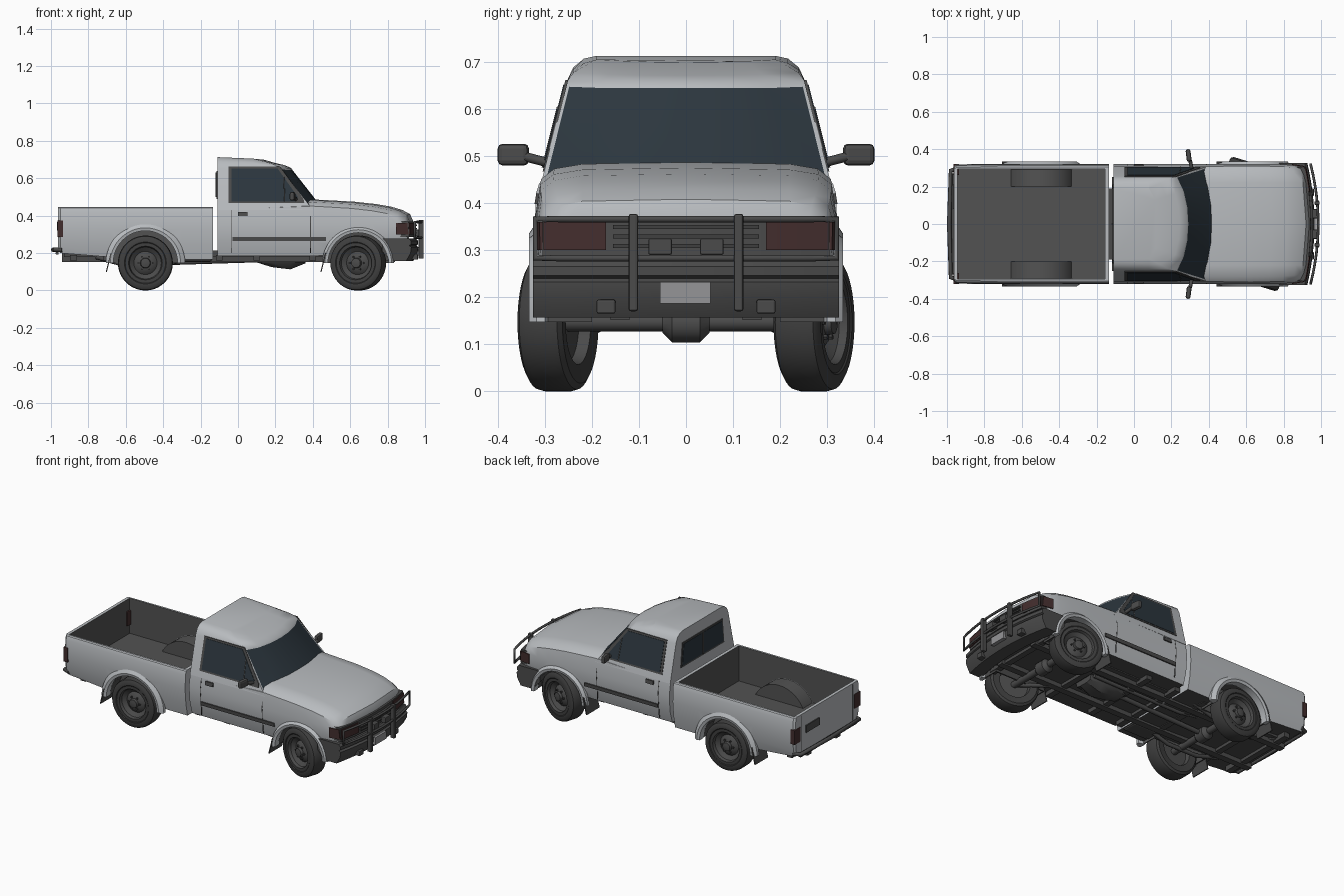
import bpy, bmesh, math
from mathutils import Vector

if "Cube" in bpy.data.objects:
    bpy.data.objects.remove(bpy.data.objects["Cube"])


def material(name, r, g, b):
    m = bpy.data.materials.new(name)
    m.use_nodes = True
    m.diffuse_color = (r, g, b, 1)
    m.node_tree.nodes["Principled BSDF"].inputs["Base Color"].default_value = (r, g, b, 1)
    return m


PAINT = material("silver_paint", .48, .5, .52)
TRIM = material("dark_trim", .07, .07, .07)
RUBBER = material("tyre_rubber", .05, .05, .05)
LINER = material("bed_liner", .085, .085, .085)
GLASS = material("tinted_glass", .025, .037, .048)
LAMP = material("dark_red_lamp", .055, .026, .026)
PLATE = material("plate_grey", .3, .3, .31)
AXLE_Z = .147
WHEELS = {"rear": -.495, "front": .643}
SIDES = {"left": 1, "right": -1}


def finish(name, bm, mats, smooth=True):
    bmesh.ops.recalc_face_normals(bm, faces=bm.faces)
    me = bpy.data.meshes.new(name)
    bm.to_mesh(me)
    bm.free()
    ob = bpy.data.objects.new(name, me)
    bpy.context.collection.objects.link(ob)
    for m in mats:
        me.materials.append(m)
    if smooth:
        shade(ob)
    return ob


def shade(ob):
    bpy.ops.object.select_all(action='DESELECT')
    ob.select_set(True)
    bpy.context.view_layer.objects.active = ob
    bpy.ops.object.shade_smooth_by_angle(angle=math.radians(32))


def loft(name, rings, *mats, smooth=True):
    """Skin a row of closed rings and cap both ends."""
    bm = bmesh.new()
    rows = [[bm.verts.new(p) for p in ring] for ring in rings]
    n = len(rows[0])
    for a, b in zip(rows, rows[1:]):
        for i in range(n):
            bm.faces.new((a[i], a[(i + 1) % n], b[(i + 1) % n], b[i]))
    bm.faces.new(rows[0])
    bm.faces.new(rows[-1])
    return finish(name, bm, mats, smooth)


def box(name, lo, hi, mat, bevel=0):
    ring = lambda z: [(lo[0], lo[1], z), (hi[0], lo[1], z), (hi[0], hi[1], z), (lo[0], hi[1], z)]
    ob = loft(name, [ring(lo[2]), ring(hi[2])], mat, smooth=False)
    if bevel:
        m = ob.modifiers.new("bevel", 'BEVEL')
        m.width, m.segments = bevel, 2
    return ob


def circle(r, y, n=40, cx=0, cz=0):
    return [(cx + r * math.cos(math.tau * i / n), y, cz + r * math.sin(math.tau * i / n)) for i in range(n)]


def tube(name, pts, r, mat, closed=False):
    cu = bpy.data.curves.new(name, 'CURVE')
    cu.dimensions, cu.bevel_depth, cu.bevel_resolution, cu.use_fill_caps = '3D', r, 2, True
    sp = cu.splines.new('POLY')
    sp.points.add(len(pts) - 1)
    for p, co in zip(sp.points, pts):
        p.co = (*co, 1)
    sp.use_cyclic_u = closed
    cu.materials.append(mat)
    ob = bpy.data.objects.new(name, cu)
    bpy.context.collection.objects.link(ob)


def panel(name, pts, place, mat, lift=.004):
    """Thin plate whose outline is laid on a surface by place(u, v, height)."""
    return loft(name, [[place(u, v, d) for u, v in pts] for d in (-.003, lift)], mat, smooth=False)


def sweep_y(name, section, x0, y0, y1, mat, bow=.36):
    """Bowed bar running across the vehicle."""
    ys = [y0 + (y1 - y0) * i / 12 for i in range(13)]
    return loft(name, [[(x0 + dx - bow * y * y, y, z) for dx, z in section] for y in ys], mat)


def arch(name, cx, section, sy, mat):
    """Sweep a (radius, y) section over the top of a wheel."""
    angles = [math.pi * i / 24 for i in range(25)]
    loft(name, [[(cx + r * math.cos(a), y * sy, AXLE_Z + r * math.sin(a)) for r, y in section]
                for a in angles], mat)


def cut(ob, cutter):
    m = ob.modifiers.new("cut", 'BOOLEAN')
    m.operation, m.solver, m.object = 'DIFFERENCE', 'EXACT', cutter
    bpy.context.view_layer.objects.active = ob
    bpy.ops.object.modifier_apply(modifier=m.name)
    bpy.data.objects.remove(cutter)


def cut_wheel_arches(ob, cx, r):
    for sy in SIDES.values():
        cut(ob, loft("arch_cutter", [circle(r, .2 * sy, cx=cx, cz=AXLE_Z),
                                     circle(r, .45 * sy, cx=cx, cz=AXLE_Z)], PAINT))
    for f in ob.data.polygons:
        c, n = f.center, f.normal
        inside = math.hypot(c.x - cx, c.z - AXLE_Z) < r + .002 and (abs(n.y) < .5 or abs(c.y) < .25)
        f.material_index = int(n.z < -.6 or inside)


def mirrored(half):
    return half + [(-y, z) for y, z in reversed(half) if y > 0]


# Lower cab, fenders and hood
rings = []
for x, w, zb, top in ((-.11, .32, .185, .468), (.4, .32, .185, .487), (.62, .322, .19, .475), (.74, .321, .195, .462),
                      (.82, .319, .2, .448), (.88, .314, .2, .43), (.92, .307, .22, .408), (.937, .3, .23, .37)):
    half = [(w - .03, zb), (w - .008, .26), (w, min(.36, top - .06)), (w - .012, top - .036),
            (w - .04, top - .014), (.22, top - .004), (0, top)]
    bow = .36 * max(0, (x - .4) / .54)
    rings.append([(x - bow * y * y, y, z) for y, z in mirrored(half)])
body = loft("cab_and_hood", rings, PAINT, TRIM)
cut_wheel_arches(body, WHEELS["front"], .165)
shade(body)

# Cab upper with bowed windshield
rings = []
for z, xf, w, drop in ((.43, .462, .311, 0), (.655, .285, .255, 0), (.688, .245, .24, .012),
                       (.707, .2, .217, .024), (.713, .14, .19, .02)):
    half = [(-.11, 0), (-.11, w), (.08, w), (xf - .06, w), (xf - .025, w * .68), (xf - .006, w * .35), (xf, 0)]
    pts = half + [(x, -y) for x, y in reversed(half) if y > 0]
    rings.append([(x, y, z - drop * ((x + .11) / .3) ** 2) for x, y in pts])
cab = loft("cab_upper", rings, PAINT, GLASS)
bm = bmesh.new()
bm.from_mesh(cab.data)
front = [f for f in bm.faces if f.normal.x > .4 and f.calc_center_median().z < .65]
bmesh.ops.inset_region(bm, faces=front, thickness=.012, depth=-.002)
for f in front:
    f.material_index = 1
bm.to_mesh(cab.data)
bm.free()

# Rear window
back = lambda u, v, d: (-.11 - d, u, v)
for name, e, mat, lift in (("rear_window_seal", .01, TRIM, .004), ("rear_window", 0, GLASS, .006)):
    panel(name, [(-.2 - e, .5 - e), (.2 + e, .5 - e), (.185 + e, .63 + e), (-.185 - e, .63 + e)], back, mat, lift)
box("rear_window_divider", (-.119, -.004, .5), (-.11, .004, .63), TRIM)

# Cargo bed
rings = []
for x, s, zb in ((-.962, .96, .215), (-.95, .99, .2), (-.68, 1, .178), (-.3, 1, .165), (-.135, 1, .165)):
    half = [(.298, zb), (.314, .24), (.322, .33), (.319, .42), (.312, .442), (.305, .447)]
    rings.append([(x, y * s, z) for y, z in mirrored(half)])
bed = loft("cargo_bed", rings, PAINT, TRIM, LINER)
cut(bed, box("bed_cutter", (-.943, -.293, .23), (-.155, .293, .6), PAINT))
cut_wheel_arches(bed, WHEELS["rear"], .175)
for f in bed.data.polygons:
    c = f.center
    if -.945 < c.x < -.153 and abs(c.y) < .295 and .228 < c.z < .44 and f.normal.z > -.5:
        if math.hypot(c.x - WHEELS["rear"], c.z - AXLE_Z) > .18 or f.normal.z > .9 or abs(c.y) > .29:
            f.material_index = 2
shade(bed)

# Tailgate fittings
tail = lambda u, v, d: (-.962 - d, u, v)
panel("tailgate_handle", [(.08, .32), (.21, .32), (.21, .365), (.08, .365)], tail, TRIM, .006)
for y in (-.25, .25):
    panel("tailgate_seam", [(y - .002, .22), (y + .002, .22), (y + .002, .44), (y - .002, .44)], tail, TRIM, .001)
tube("rear_bumper_bar", [(-.94, -.3, .218), (-.98, -.285, .218), (-.988, 0, .218), (-.98, .285, .218),
                         (-.94, .3, .218)], .012, TRIM)
tube("rear_bumper_step", [(-.967, -.27, .2), (-.967, .27, .2)], .009, TRIM)


def door_y(z):
    return .312 + (z - .26) * .08 if z < .36 else .32 - (z - .36) * .16


for side, sy in SIDES.items():
    # Door glass, seams, moulding and handle
    upper = lambda u, v, d: (u, sy * (.311 - (v - .43) * .249 + d), v)
    lower = lambda u, v, d: (u, sy * (door_y(v) + d), v)
    panel(side + "_window_seal", [(-.05, .467), (.355, .467), (.35, .49), (.225, .662), (-.05, .662)], upper, TRIM, .003)
    panel(side + "_window", [(-.035, .477), (.31, .477), (.32, .5), (.212, .652), (-.035, .652)], upper, GLASS, .005)
    tube(side + "_window_post", [upper(.25, .475, .004), upper(.245, .605, .004)], .003, TRIM)
    for x in (-.035, .385):
        for z0, z1 in ((.2, .26), (.26, .36), (.36, .43)):
            panel(side + "_door_seam", [(x, z0), (x + .004, z0), (x + .004, z1), (x, z1)], lower, TRIM, .001)
    panel(side + "_door_moulding", [(-.03, .265), (.47, .265), (.47, .287), (-.03, .287)], lower, TRIM, .007)
    panel(side + "_door_handle", [(0, .398), (.052, .398), (.052, .42), (0, .42)], lower, TRIM, .008)

    # Mirror
    m = box(side + "_mirror", (-.013, -.033, -.023), (.013, .033, .023), TRIM, .01)
    m.location = (.292, sy * .367, .503)
    m.rotation_euler.z = sy * .12
    tube(side + "_mirror_arm", [(.31, sy * .29, .485), (.3, sy * .34, .498)], .01, TRIM)

    # Lamps
    y0, y1 = sorted((sy * .17, sy * .303))
    sweep_y(side + "_headlight", [(-.07, .3), (.006, .3), (.002, .36), (-.07, .36)], .948, y0, y1, LAMP)
    panel(side + "_side_lamp", [(.845, .3), (.912, .3), (.905, .36), (.845, .36)],
          lambda u, v, d: (u, sy * (.318 - (u - .845) * .16 + d), v), LAMP, .003)
    y0, y1 = sorted((sy * .262, sy * .322))
    box(side + "_tail_light", (-.966, y0, .285), (-.935, y1, .375), LAMP, .004)

    # Wheels, arches and mud flaps
    for axle, cx in WHEELS.items():
        label = side + "_" + axle
        r = .176 if axle == "rear" else .166
        arch(label + "_inner_arch", cx, [(.01, .2), (r + .006, .2), (r + .006, .3), (r, .3), (r, .208), (.01, .208)],
             sy, LINER if axle == "rear" else TRIM)
        out = .036 if axle == "rear" else .026
        arch(label + "_flare", cx, [(r - .004, .29), (r - .004, .33), (r + .012, .334), (r + out, .318), (r + out, .3)],
             sy, PAINT)
        profile = [(.05, -.02), (.085, -.02), (.09, -.045), (.13, -.05), (.143, -.042), (.147, -.028), (.147, .028),
                   (.143, .042), (.13, .05), (.112, .05), (.108, .047), (.09, .047), (.085, .03), (.062, .012),
                   (.045, .026), (.028, .03), (.025, .045), (.01, .048)]
        w = loft(label + "_wheel", [circle(pr, py) for pr, py in profile], RUBBER, TRIM)
        for f in w.data.polygons:
            f.material_index = int(math.hypot(f.center.x, f.center.z) < .089)
        w.location = (cx, sy * .272, AXLE_Z)
        w.rotation_euler.z = (0 if sy > 0 else math.pi) - (.3 if axle == "front" else 0)
        for i in range(6):
            a = math.tau * i / 6
            n = loft(label + "_wheel_nut", [circle(.006, y, 6, .037 * math.cos(a), .037 * math.sin(a))
                                            for y in (.02, .036)], RUBBER, smooth=False)
            n.parent = w
        x0 = cx - r - .005
        loft(label + "_mud_flap", [[(x, sy * y, z) for x, z in ((x0, .2), (x0 - .025, .1), (x0 - .031, .1), (x0 - .006, .2))]
                                   for y in (.21, .335)], TRIM, smooth=False)

    # Chassis rail, leaf spring and bull bar upright
    box(side + "_chassis_rail", (-.94, sy * .14 - .02, .152), (.84, sy * .14 + .02, .2), TRIM)
    tube(side + "_leaf_spring", [(-.76, sy * .19, .18), (-.6, sy * .19, .135), (-.4, sy * .19, .135),
                                 (-.25, sy * .19, .18)], .012, TRIM)
    tube(side + "_front_arm", [(.45, sy * .14, .165), (.643, sy * .24, .14)], .012, TRIM)
    box(side + "_bull_bar_upright", (.965, sy * .112 - .01, .17), (.993, sy * .112 + .01, .377), TRIM, .005)
    box(side + "_fog_lamp", (.95, sy * .055 - .025, .29), (.985, sy * .055 + .025, .325), TRIM, .004)
    box(side + "_bumper_lamp", (.91, sy * .17 - .02, .165), (.962, sy * .17 + .02, .195), TRIM, .004)

# Grille, front bumper, plate and bull bar
sweep_y("grille", [(-.07, .285), (0, .285), (-.003, .368), (-.07, .368)], .948, -.305, .305, TRIM)
for z in (.305, .325, .345):
    sweep_y("grille_slat", [(-.01, z), (.008, z), (.008, z + .008), (-.01, z + .008)], .95, -.155, .155, RUBBER)
sweep_y("front_bumper", [(-.15, .21), (-.15, .278), (-.006, .278), (.006, .265), (.006, .246), (-.004, .24), (.008, .232),
                         (.004, .2), (-.02, .157), (-.1, .157)], .957, -.325, .325, TRIM)
box("front_plate", (.95, -.055, .187), (.975, .052, .232), PLATE)
ys = [-.32 + .64 * i / 12 for i in range(13)]
loop = [(.985 - .4 * y * y, y, .366) for y in ys] + [(.985 - .4 * y * y, y, .283) for y in reversed(ys)]
tube("bull_bar_frame", loop, .007, TRIM, True)

# Underbody
box("floor_pan", (-.93, -.19, .178), (.85, .19, .215), TRIM)
for x in (-.88, -.7, -.3, -.1, .1, .4, .8):
    box("cross_member", (x - .018, -.25, .16), (x + .018, .25, .19), TRIM)
for axle, cx in WHEELS.items():
    tube(axle + "_axle", [(cx, -.26, AXLE_Z), (cx, .26, AXLE_Z)], .02, TRIM)
    loft(axle + "_differential", [circle(r, y, 20, cx, AXLE_Z - .003)
                                  for y, r in ((-.05, .02), (-.03, .04), (.03, .04), (.05, .02))], TRIM)
loft("transmission", [[(x, y * s, z) for y, z in ((-.08, .18), (-.07, .15), (-.035, h), (.035, h), (.07, .15), (.08, .18))]
                      for x, s, h in ((.1, .6, .15), (.18, .9, .125), (.28, 1, .113), (.36, .8, .145))], TRIM)
tube("drive_shaft", [(-.46, 0, .147), (.12, 0, .165)], .014, TRIM)
tube("exhaust_pipe", [(.35, .08, .165), (-.25, .08, .16), (-.45, .09, .185), (-.7, .09, .165), (-.93, .2, .19)], .011, TRIM)
box("fuel_tank", (-.3, -.26, .155), (-.14, -.16, .2), TRIM, .01)
